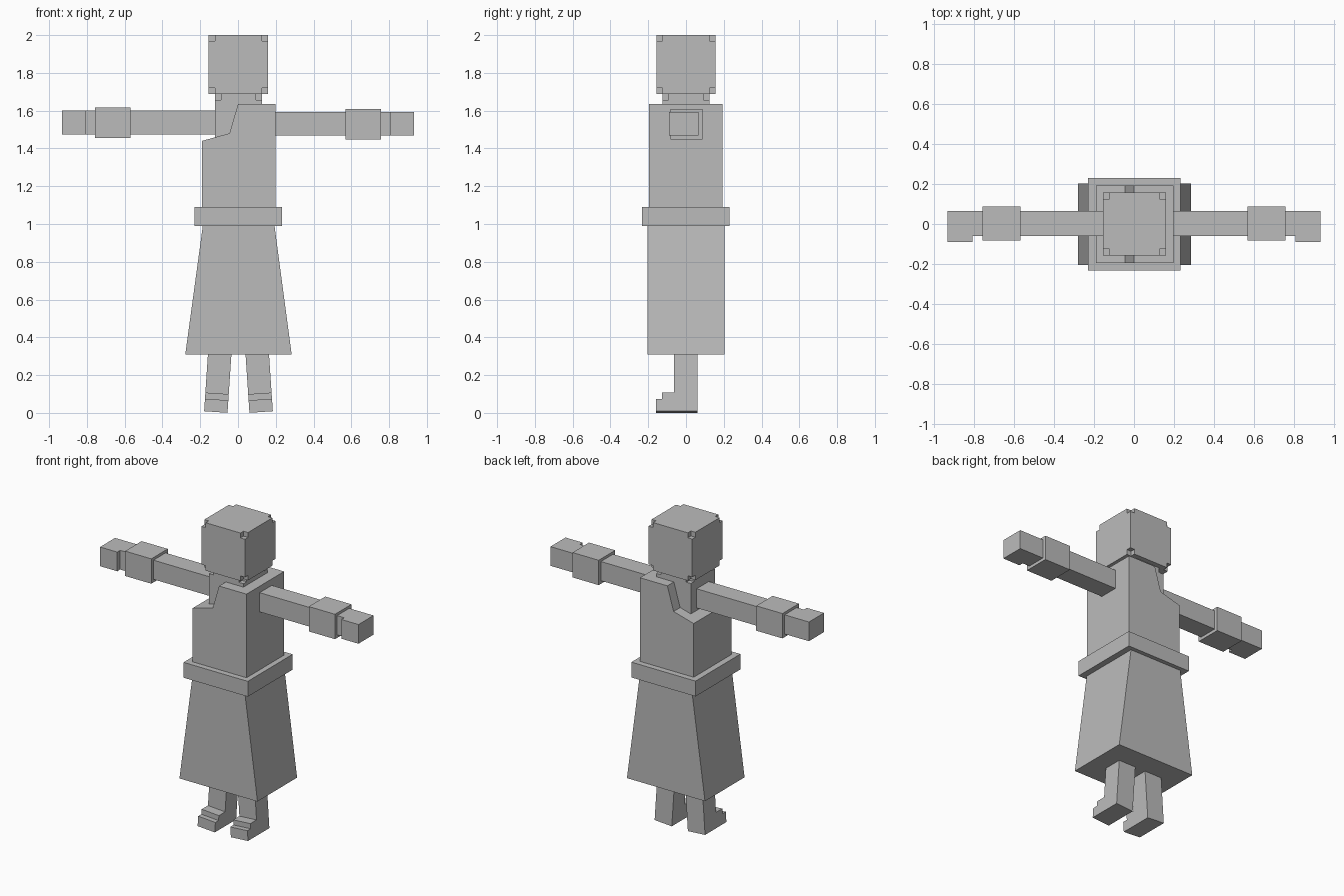
import bpy, bmesh
from mathutils import Matrix

if "Cube" in bpy.data.objects:
    bpy.data.objects.remove(bpy.data.objects["Cube"])

grey = bpy.data.materials.new("plain_grey")
grey.diffuse_color = (0.5, 0.5, 0.5, 1)
grey.use_nodes = True
grey.node_tree.nodes["Principled BSDF"].inputs["Base Color"].default_value = grey.diffuse_color


def finish(name, bm):
    bmesh.ops.recalc_face_normals(bm, faces=bm.faces)
    mesh = bpy.data.meshes.new(name)
    bm.to_mesh(mesh)
    bm.free()
    mesh.materials.append(grey)
    obj = bpy.data.objects.new(name, mesh)
    bpy.context.collection.objects.link(obj)
    return obj


def prism(name, profile, axis, lo, hi):
    """Extrude a 2D profile along x (profile is y,z) or y (profile is x,z)."""
    bm = bmesh.new()
    place = (lambda p, d: (d, p[0], p[1])) if axis == "x" else (lambda p, d: (p[0], d, p[1]))
    a = [bm.verts.new(place(p, lo)) for p in profile]
    b = [bm.verts.new(place(p, hi)) for p in profile]
    bm.faces.new(a)
    bm.faces.new(b[::-1])
    n = len(profile)
    for i in range(n):
        j = (i + 1) % n
        bm.faces.new((a[i], a[j], b[j], b[i]))
    return finish(name, bm)


def box(name, x, y, z):
    return prism(name, [(x[0], z[0]), (x[1], z[0]), (x[1], z[1]), (x[0], z[1])], "y", *y)


def notched_box(name, x, y, z, c):
    """Box with a small cube missing from each of its eight corners."""
    cuts = [(a, a + c, b - c, b) for a, b in (x, y, z)]

    def filled(cell):
        return all(0 <= i <= 2 for i in cell) and any(i == 1 for i in cell)

    bm = bmesh.new()
    verts = {}

    def vert(key):
        if key not in verts:
            verts[key] = bm.verts.new([cuts[k][key[k]] for k in range(3)])
        return verts[key]

    for cell in [(i, j, k) for i in range(3) for j in range(3) for k in range(3)]:
        if not filled(cell):
            continue
        for ax in range(3):
            for side in (0, 1):
                near = list(cell)
                near[ax] += 1 if side else -1
                if filled(near):
                    continue
                u, v = (ax + 1) % 3, (ax + 2) % 3
                ring = []
                for du, dv in ((0, 0), (1, 0), (1, 1), (0, 1)):
                    key = list(cell)
                    key[ax] += side
                    key[u] += du
                    key[v] += dv
                    ring.append(vert(tuple(key)))
                bm.faces.new(ring if side else ring[::-1])
    bmesh.ops.dissolve_limit(bm, angle_limit=0.01, verts=bm.verts, edges=bm.edges)
    return finish(name, bm)


# Head and the inner body that shows through the open shoulder
notched_box("head", (-0.155, 0.16), (-0.157, 0.157), (1.688, 2.0), 0.032)
notched_box("neck_and_chest", (-0.122, 0.127), (-0.125, 0.125), (1.34, 1.69), 0.033)

# One-shouldered tunic, belt and flared skirt
prism("tunic", [(-0.19, 1.05), (0.198, 1.05), (0.198, 1.635), (0.0, 1.635),
                (-0.045, 1.48), (-0.19, 1.44)], "y", -0.195, 0.192)
box("belt", (-0.23, 0.233), (-0.232, 0.23), (0.99, 1.09))
prism("skirt", [(-0.279, 0.31), (0.284, 0.31), (0.192, 1.0), (-0.185, 1.0)],
      "y", -0.205, 0.203)

# Arms with cuffs and hands
for side, s, z in (("right", -1, 1.475), ("left", 1, 1.468)):
    def span(a, b):
        return sorted((s * a, s * b))
    box(side + "_arm", span(0.1, 0.808), (-0.06, 0.065), (z, z + 0.125))
    box(side + "_hand", span(0.808, 0.932), (-0.09, 0.065), (z, z + 0.125))
    box(side + "_cuff", span(0.568, 0.757), (-0.082, 0.088), (z - 0.02, z + 0.142))

# Slightly splayed legs with stepped feet
foot = [(0.06, 0.35), (0.06, 0.004), (-0.16, 0.004), (-0.16, 0.07),
        (-0.127, 0.07), (-0.127, 0.103), (-0.063, 0.103), (-0.063, 0.35)]
for side, s, x in (("right", -1, -0.097), ("left", 1, 0.102)):
    leg = prism(side + "_leg", foot, "x", -0.062, 0.062)
    pivot = Matrix.Translation((x, 0, 0.31))
    leg.data.transform(pivot @ Matrix.Rotation(-s * 0.067, 4, "Y")
                       @ Matrix.Translation((0, 0, -0.31)))
